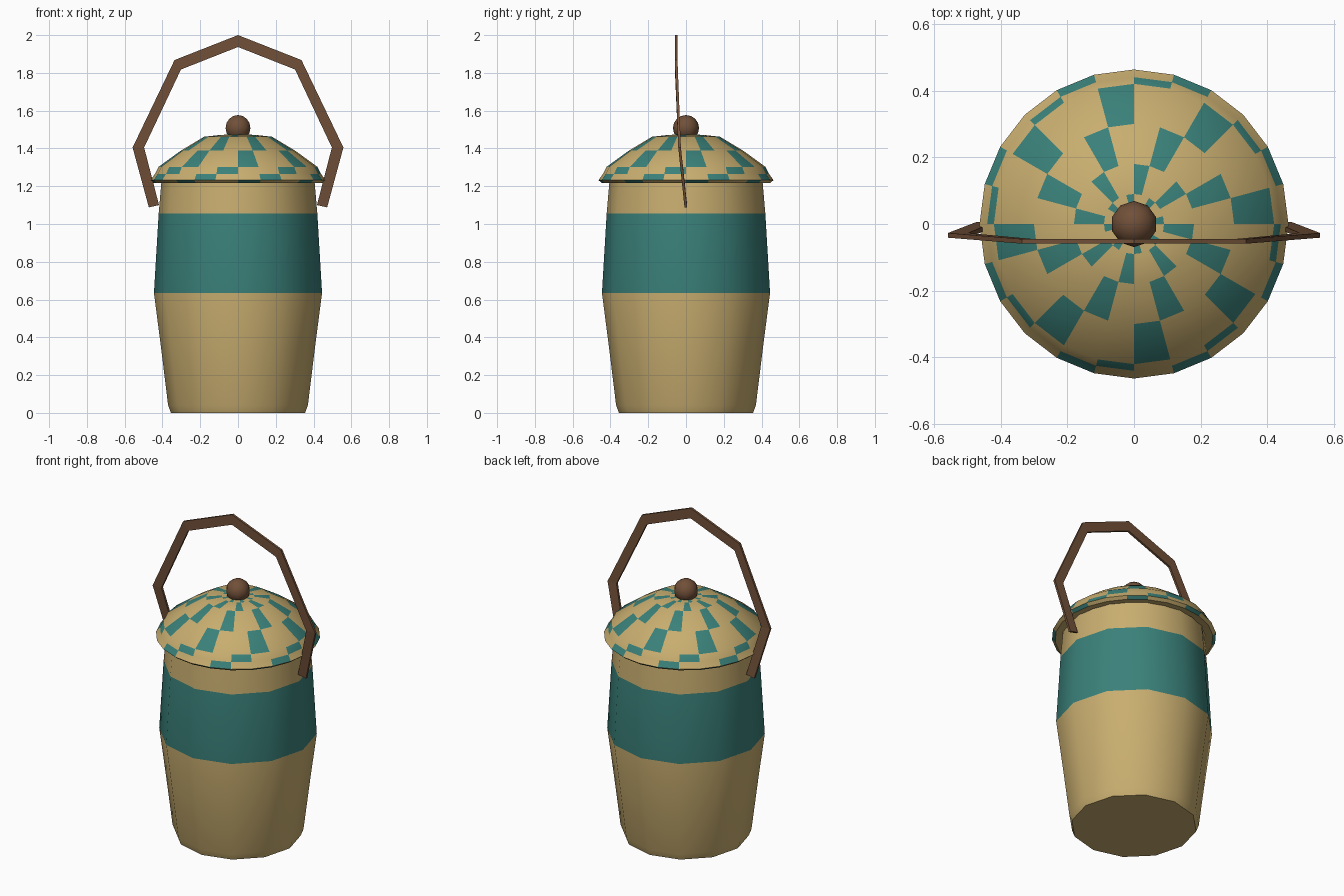
import bpy, bmesh, math

cube = bpy.data.objects.get("Cube")
if cube:
    bpy.data.objects.remove(cube, do_unlink=True)


def material(name, rgb):
    m = bpy.data.materials.new(name)
    m.use_nodes = True
    m.diffuse_color = (*rgb, 1)
    m.node_tree.nodes["Principled BSDF"].inputs["Base Color"].default_value = (*rgb, 1)
    return m


straw = material("straw", (0.58, 0.42, 0.16))
teal = material("teal", (0.043, 0.22, 0.195))
wood = material("brown wood", (0.165, 0.08, 0.04))


def finish(name, bm, materials, angle=None):
    mesh = bpy.data.meshes.new(name)
    bmesh.ops.recalc_face_normals(bm, faces=bm.faces)
    bm.to_mesh(mesh)
    bm.free()
    obj = bpy.data.objects.new(name, mesh)
    bpy.context.collection.objects.link(obj)
    for m in materials:
        mesh.materials.append(m)
    if angle:
        bpy.ops.object.select_all(action='DESELECT')
        obj.select_set(True)
        bpy.context.view_layer.objects.active = obj
        bpy.ops.object.shade_smooth_by_angle(angle=math.radians(angle))
    return obj


def lathe(name, profile, sides, is_teal, angle):
    """Spin (radius, height) points; is_teal(sector, row) picks the colour."""
    bm = bmesh.new()
    rings = []
    for r, z in profile:
        if r == 0:
            rings.append([bm.verts.new((0, 0, z))] * sides)
        else:
            rings.append([bm.verts.new((r * math.cos(math.tau * k / sides),
                                        r * math.sin(math.tau * k / sides), z))
                          for k in range(sides)])
    for row, (a, b) in enumerate(zip(rings, rings[1:])):
        for k in range(sides):
            n = (k + 1) % sides
            corners = dict.fromkeys((a[k], a[n], b[n], b[k]))
            face = bm.faces.new(list(corners))
            face.material_index = int(is_teal(k, row))
    return finish(name, bm, [straw, teal], angle)


# Basket body with one painted band
body_profile = [(0, 0), (0.355, 0), (0.37, 0.04), (0.408, 0.35), (0.445, 0.635),
                (0.42, 1.055), (0.405, 1.23), (0, 1.23)]
lathe("basket_body", body_profile, 12, lambda k, row: row == 4, 40)

# Domed lid with a spiralling check pattern
lid_profile = [(0, 1.475), (0.09, 1.472), (0.18, 1.462), (0.30, 1.39), (0.42, 1.303),
               (0.44, 1.265), (0.463, 1.232), (0.445, 1.217), (0.40, 1.222)]
lathe("lid", lid_profile, 24, lambda k, row: row < 7 and (k + row) % 3 == 0, 35)

# Round knob
bm = bmesh.new()
bmesh.ops.create_uvsphere(bm, u_segments=10, v_segments=8, radius=0.069)
bmesh.ops.translate(bm, verts=bm.verts, vec=(0, 0, 1.508))
finish("lid_knob", bm, [wood], 50)

# Thin angular carrying handle: outer x, z, inner x, z and y at each corner
half = [(0.0, 2.0, 0.0, 1.937, -0.052), (0.336, 1.868, 0.302, 1.818, -0.052),
        (0.558, 1.405, 0.497, 1.405, -0.034), (0.472, 1.088, 0.418, 1.10, -0.001)]
path = [(-a, b, -c, d, y) for a, b, c, d, y in reversed(half[1:])] + half
bm = bmesh.new()
sections = []
for ox, oz, ix, iz, y in path:
    sections.append([bm.verts.new(p) for p in (
        (ox, y - 0.007, oz), (ox, y + 0.007, oz),
        (ix, y + 0.007, iz), (ix, y - 0.007, iz))])
for a, b in zip(sections, sections[1:]):
    for i in range(4):
        j = (i + 1) % 4
        bm.faces.new((a[i], a[j], b[j], b[i]))
bm.faces.new(sections[0])
bm.faces.new(sections[-1])
finish("carrying_handle", bm, [wood])
